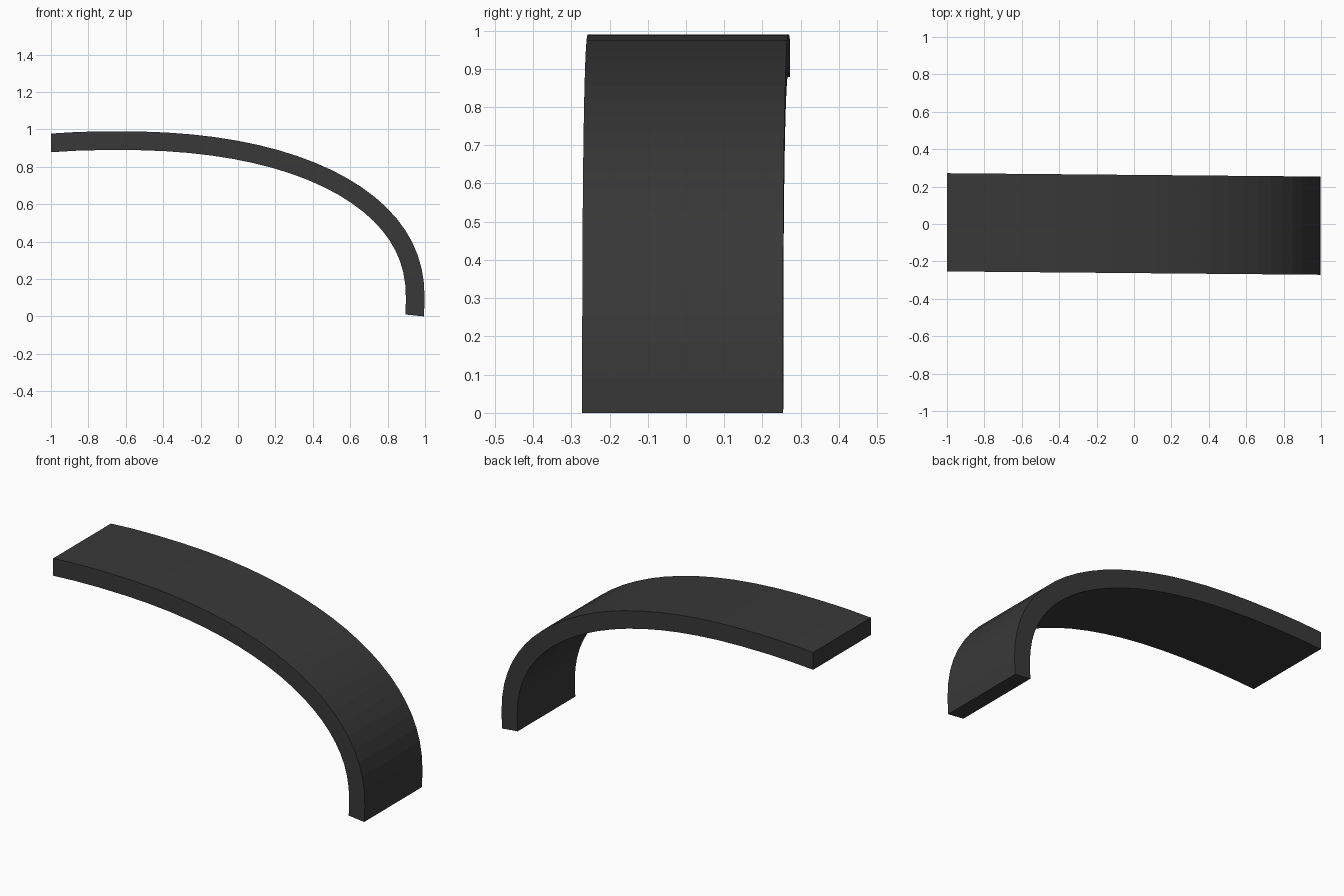
import bpy, bmesh, math

if "Cube" in bpy.data.objects:
    bpy.data.objects.remove(bpy.data.objects["Cube"])

# Superellipse describing the outer curve of the strip
CX, CZ, A, B, N = -0.65, 0.09, 1.648, 0.90, 2.25
THICK, HALF_W, SEGS = 0.1, 0.2625, 24
T0, T1 = -0.075, math.pi / 2 + 0.176


def spow(v, e):
    return math.copysign(abs(v) ** e, v)


def outer(t):
    return CX + A * spow(math.cos(t), 2 / N), CZ + B * spow(math.sin(t), 2 / N)


def inner(t):
    # offset inward along the curve normal
    x, z = outer(t)
    nx = spow((x - CX) / A, N - 1) / A
    nz = spow((z - CZ) / B, N - 1) / B
    k = THICK / math.hypot(nx, nz)
    return x - nx * k, z - nz * k


# Side profile: rings of front/back, outer/inner points
bm = bmesh.new()
rings = []
for i in range(SEGS + 1):
    t = T0 + (T1 - T0) * i / SEGS
    (ox, oz), (ix, iz) = outer(t), inner(t)
    if i == SEGS:          # far end is cut vertically
        ox = ix = -1.0
    rings.append([bm.verts.new(p) for p in (
        (ox, -HALF_W, oz), (ox, HALF_W, oz), (ix, HALF_W, iz), (ix, -HALF_W, iz))])

# Skin the strip and close both ends
for a, b in zip(rings, rings[1:]):
    for j in range(4):
        k = (j + 1) % 4
        bm.faces.new((a[j], a[k], b[k], b[j]))
bm.faces.new(rings[0])
bm.faces.new(rings[-1])

# The strip runs very slightly askew in plan; rest it on the ground
low = min(v.co.z for v in bm.verts)
for v in bm.verts:
    v.co.y -= 0.009 * v.co.x
    v.co.z -= low
bmesh.ops.recalc_face_normals(bm, faces=bm.faces)

mesh = bpy.data.meshes.new("curved_strip")
bm.to_mesh(mesh)
bm.free()
strip = bpy.data.objects.new("curved_strip", mesh)
bpy.context.collection.objects.link(strip)

# Dark finish
mat = bpy.data.materials.new("dark_grey")
mat.diffuse_color = (0.04, 0.04, 0.04, 1)
mat.use_nodes = True
mat.node_tree.nodes["Principled BSDF"].inputs["Base Color"].default_value = mat.diffuse_color
mesh.materials.append(mat)
